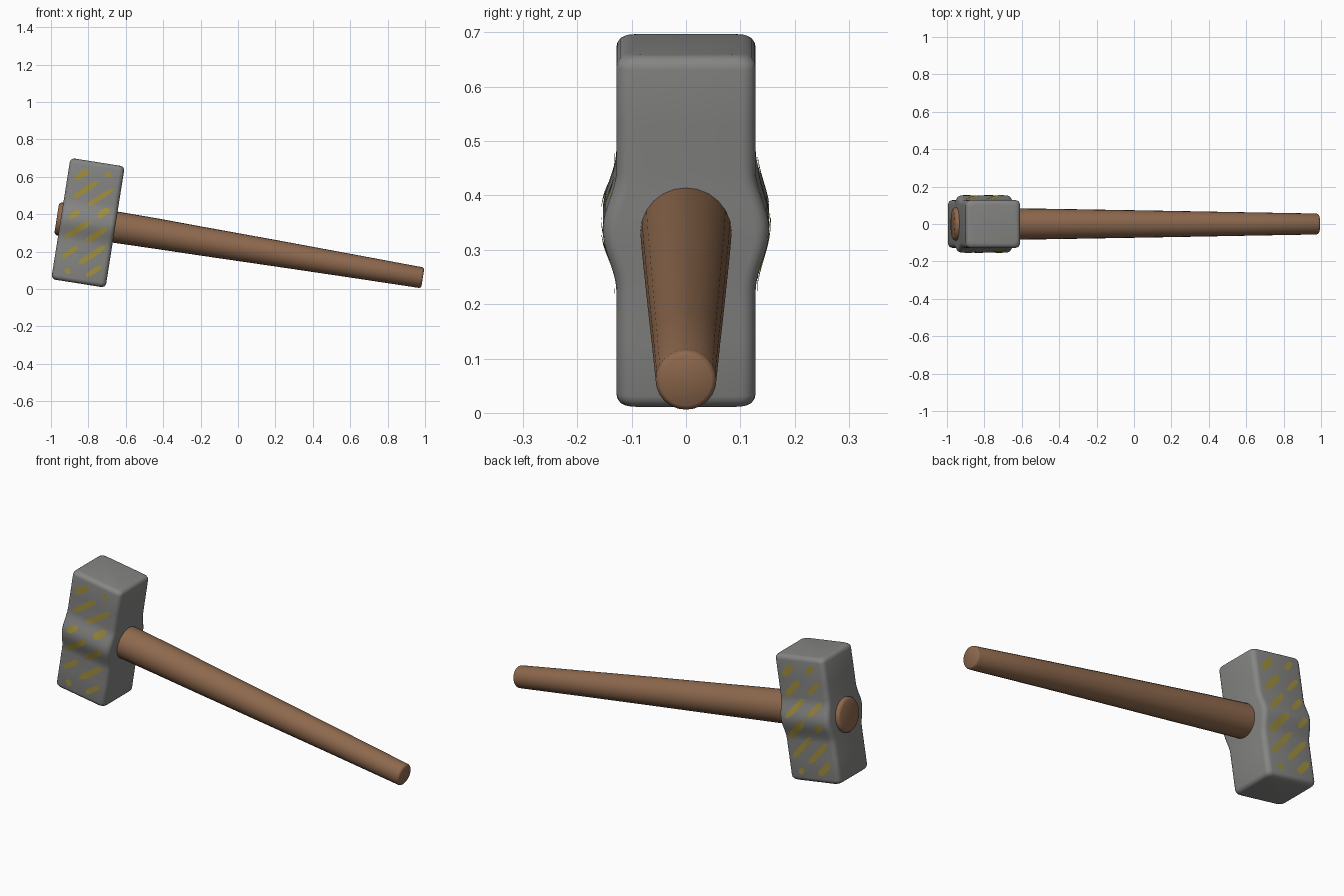
import bpy, bmesh, math, random
from mathutils import Vector

if "Cube" in bpy.data.objects:
    bpy.data.objects.remove(bpy.data.objects["Cube"])

random.seed(4)
TILT = math.radians(9)
CENTRE = Vector((-0.802, 0, 0.354))
U = Vector((math.cos(TILT), 0, -math.sin(TILT)))   # along the handle
W = Vector((math.sin(TILT), 0, math.cos(TILT)))    # along the head
HALF_U, HALF_W, HALF_Y = 0.147, 0.328, 0.128


def place(u, y, w):
    return CENTRE + U * u + W * w + Vector((0, y, 0))


def material(name, rgb):
    m = bpy.data.materials.new(name)
    m.diffuse_color = (*rgb, 1)
    m.use_nodes = True
    m.node_tree.nodes["Principled BSDF"].inputs["Base Color"].default_value = m.diffuse_color
    return m


def finish(name, bm, mat, fix=True):
    if fix:
        bmesh.ops.recalc_face_normals(bm, faces=bm.faces[:])
    me = bpy.data.meshes.new(name)
    bm.to_mesh(me)
    bm.free()
    for p in me.polygons:
        p.use_smooth = True
    me.set_sharp_from_angle(angle=math.radians(40))
    me.materials.append(mat)
    ob = bpy.data.objects.new(name, me)
    bpy.context.collection.objects.link(ob)
    return ob


def loft(bm, rings):
    rows = [[bm.verts.new(p) for p in r] for r in rings]
    n = len(rows[0])
    for a, b in zip(rows, rows[1:]):
        for i in range(n):
            j = (i + 1) % n
            bm.faces.new((a[i], a[j], b[j], b[i]))
    bm.faces.new(rows[0][::-1])
    bm.faces.new(rows[-1])


def side(w):
    """Half depth of the head, swelling around the handle eye."""
    bulge = 0.5 + 0.5 * math.cos(math.pi * w / 0.115) if abs(w) < 0.115 else 0
    return HALF_Y + 0.025 * bulge


steel = material("steel grey", (0.235, 0.235, 0.23))
paint = material("worn yellow paint", (0.36, 0.28, 0.05))
wood = material("brown wood", (0.27, 0.14, 0.075))


# Head: rounded rectangles stacked along the head axis
def head_ring(w, inset):
    r = 0.026
    hu, hy = HALF_U - inset, side(w) - inset
    pts = []
    for k, (sx, sy) in enumerate(((1, 1), (-1, 1), (-1, -1), (1, -1))):
        for i in range(5):
            a = math.pi / 2 * (k + i / 4)
            pts.append(place(sx * (hu - r) + r * math.cos(a),
                             sy * (hy - r) + r * math.sin(a), w))
    return pts


R = 0.024
caps = [(HALF_W - R + R * math.sin(a), R - R * math.cos(a))
        for a in (math.pi / 8 * i for i in range(5))]
levels = [(-w, d) for w, d in reversed(caps)]
levels += [(-0.2, 0)] + [(0.0115 * i, 0) for i in range(-10, 11)] + [(0.2, 0)]
levels += caps
bm = bmesh.new()
loft(bm, [head_ring(w, d) for w, d in levels])
finish("hammer_head", bm, steel)

# Handle: tapered round shaft passing through the head (u, w, radius)
path = [(-0.169, -0.003, 0.074), (-0.165, -0.003, 0.083), (-0.156, -0.003, 0.089),
        (-0.1, -0.002, 0.089), (0.15, 0, 0.084), (0.38, 0, 0.081),
        (0.61, -0.002, 0.077), (1.02, -0.004, 0.070), (1.4, -0.007, 0.063),
        (1.802, -0.011, 0.056), (1.810, -0.011, 0.053), (1.814, -0.011, 0.047)]
bm = bmesh.new()
loft(bm, [[place(u, r * math.cos(a), w + r * math.sin(a))
           for a in (2 * math.pi * i / 24 for i in range(24))] for u, w, r in path])
finish("handle", bm, wood)


# Worn diagonal hazard stripes, thin skins following each side of the head
def dash(bm, sgn, c, t0, t1, half):
    n, prev = 12, None
    for i in range(n + 1):
        f = i / n
        t = t0 + (t1 - t0) * f
        h = half * math.sqrt(max(0.05, 1 - abs(2 * f - 1) ** 4))
        pair = []
        for s in (-1, 1):
            u = t + s * -h * 0.7
            w = c + t * 0.9 + s * h * 0.75
            u = max(-0.118, min(0.118, u))
            pair.append(bm.verts.new(place(-sgn * u, sgn * (side(w) + 0.003), w)))
        if prev:
            bm.faces.new((prev[0], pair[0], pair[1], prev[1]))
        prev = pair


for name, sgn in (("front_stripes", -1), ("back_stripes", 1)):
    bm = bmesh.new()
    for k in range(-3, 4):
        c = k * 0.105
        # limits along the stripe so that it stays on the flat of the side
        lo = max(-0.112, (-0.285 - c) / 0.9)
        hi = min(0.112, (0.285 - c) / 0.9)
        gap = random.uniform(-0.04, 0.04)
        for a, b in ((lo, min(hi, gap - 0.012)), (max(lo, gap + 0.012), hi)):
            if b - a > 0.03:
                dash(bm, sgn, c, a + random.uniform(0, 0.012),
                     b - random.uniform(0, 0.012), random.uniform(0.012, 0.018))
    finish(name, bm, paint, fix=False)
